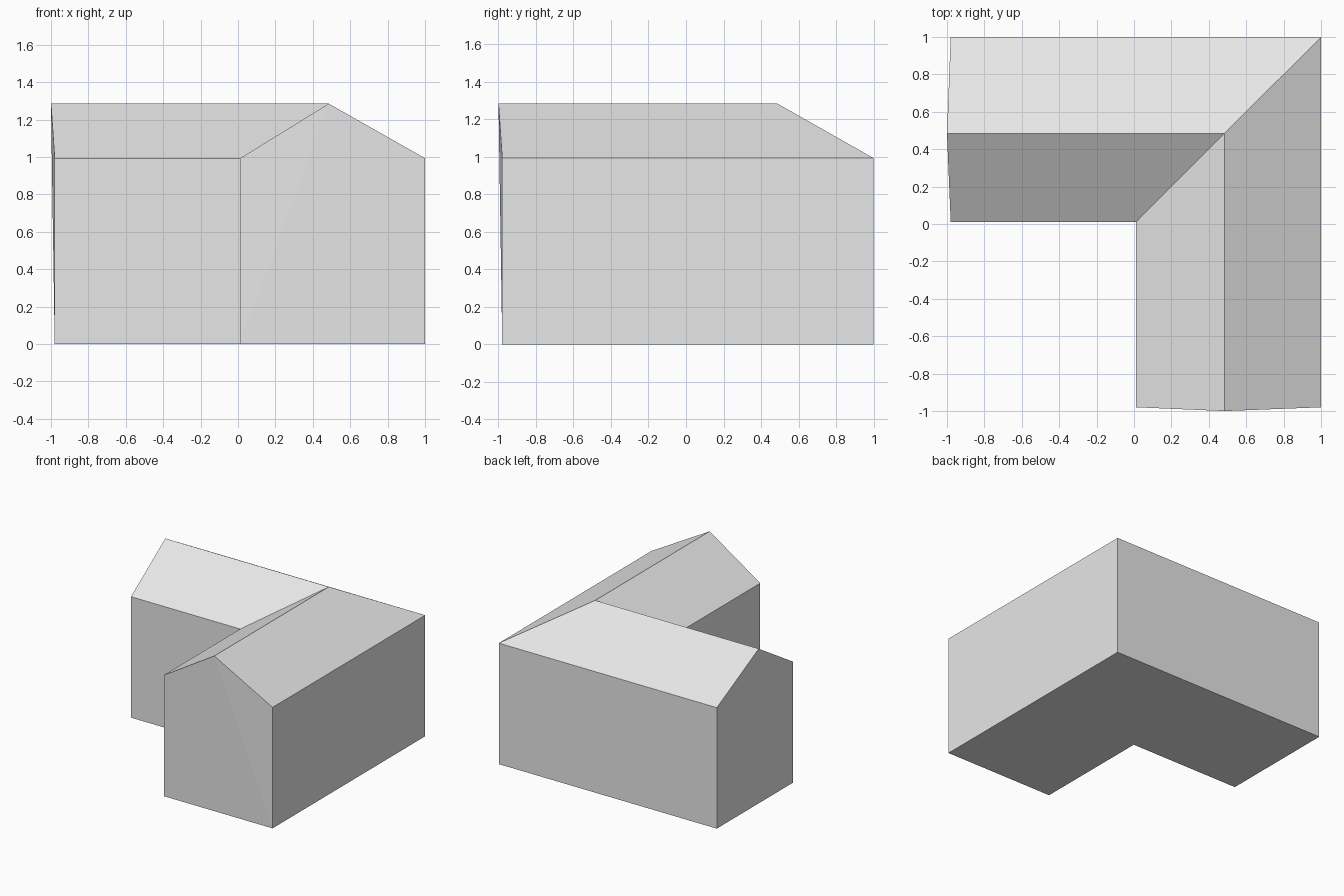
import bpy
import bmesh

cube = bpy.data.objects.get("Cube")
if cube:
    bpy.data.objects.remove(cube, do_unlink=True)

# One plain grey for walls and roof
grey = bpy.data.materials.new("light grey")
grey.use_nodes = True
colour = (0.8, 0.8, 0.8, 1)
grey.diffuse_color = colour
grey.node_tree.nodes["Principled BSDF"].inputs["Base Color"].default_value = colour

# Gabled cross-section: distance across the wing, height
INNER, OUTER, RIDGE = 0.012, 1.0, 0.485
EAVE, TOP = 0.993, 1.285
GABLE_END, RIDGE_END = -0.98, -1.0
profile = [(INNER, 0), (OUTER, 0), (OUTER, EAVE), (RIDGE, TOP), (INNER, EAVE)]
apex = 3


def end_of(z):
    """The ridge pushes the gable out slightly past the walls."""
    return RIDGE_END if z == TOP else GABLE_END


bm = bmesh.new()

# Left wing end, mitred corner, front wing end
west = [bm.verts.new((end_of(z), d, z)) for d, z in profile]
corner = [bm.verts.new((d, d, z)) for d, z in profile]
south = [bm.verts.new((d, end_of(z), z)) for d, z in profile]

# Walls, roof slopes and floor of both wings
count = len(profile)
for a, b in ((west, corner), (corner, south)):
    for i in range(count):
        j = (i + 1) % count
        bm.faces.new((a[i], a[j], b[j], b[i]))

# Gable ends fan out from the ridge point
for ring in (west, south):
    for k in range(1, count - 1):
        bm.faces.new((ring[apex], ring[(apex + k) % count],
                      ring[(apex + k + 1) % count]))

bmesh.ops.recalc_face_normals(bm, faces=bm.faces)
mesh = bpy.data.meshes.new("corner_house")
bm.to_mesh(mesh)
bm.free()
mesh.materials.append(grey)
house = bpy.data.objects.new("corner_house", mesh)
bpy.context.collection.objects.link(house)
